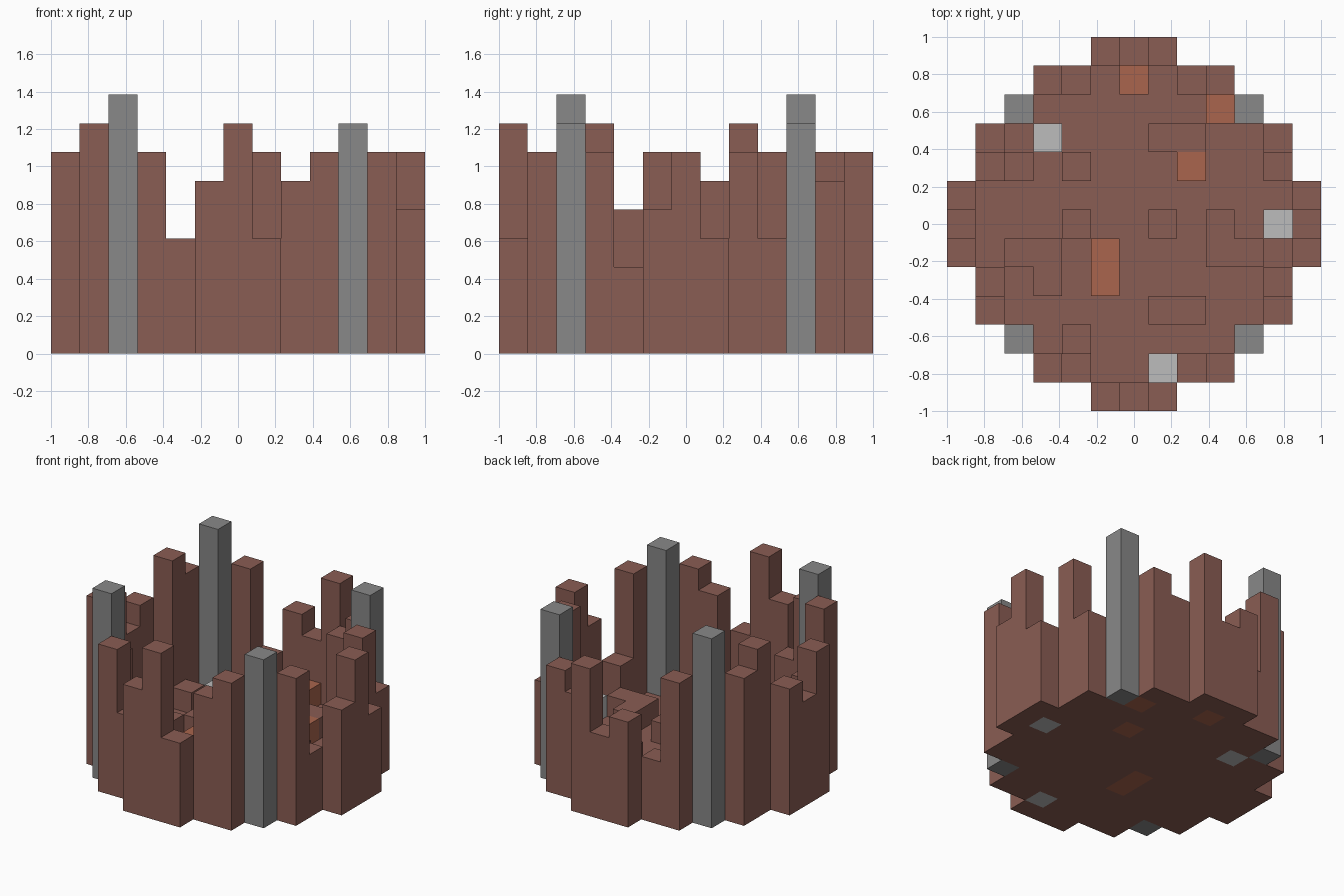
import bpy
import bmesh

cube = bpy.data.objects.get("Cube")
if cube:
    bpy.data.objects.remove(cube, do_unlink=True)

UNIT = 2 / 13  # edge of one block


def make_material(name, rgb):
    mat = bpy.data.materials.new(name)
    mat.use_nodes = True
    color = (*rgb, 1)
    mat.diffuse_color = color
    bsdf = next(n for n in mat.node_tree.nodes if n.type == "BSDF_PRINCIPLED")
    bsdf.inputs["Base Color"].default_value = color
    bsdf.inputs["Roughness"].default_value = 0.9
    return mat


brown = make_material("brown_rock", (0.254, 0.109, 0.087))
gray = make_material("gray_stone", (0.246, 0.246, 0.246))
ember = make_material("ember_orange", (0.402, 0.130, 0.074))
pale = make_material("pale_stone", (0.503, 0.503, 0.503))

# Ring wall: block heights along each side, from the low end to the high end
front = (7, 4, 6, 8, 4, 6, 7)
back = (7, 3, 5, 4, 7, 5, 6)
left_edge = (8, 5, 7, 5, 6, 8, 7)
right_edge = (7, 3, 5, 7, 4, 7, 4)
wall = {}
for k in range(-3, 4):
    reach = 6 if abs(k) <= 1 else 5
    wall[k, -reach] = front[k + 3]
    wall[k, reach] = back[k + 3]
    wall[-reach, k] = left_edge[k + 3]
    wall[reach, k] = right_edge[k + 3]

# Corner pillars, taller on the -x side
pillars = {(x, y): 9 if x < 0 else 8 for x in (-4, 4) for y in (-4, 4)}

# Loose blocks standing on the floor
embers = {c: 2 for c in [(0, 5), (3, 4), (2, 2), (-1, -1), (-1, -2)]}
pale_blocks = {c: 2 for c in [(-3, 3), (5, 0), (1, -5)]}
rubble = [(1, 3), (2, 3), (-2, 0), (1, 0), (3, 0), (-3, -2), (1, -3), (2, -3),
          (4, -1), (3, -1), (-4, 2), (-4, -1), (-3, -1), (-2, 2), (-2, -4)]

# Floor fills everything inside the ring
row_reach = (6, 6, 5, 5, 4, 3, 1)
floor = {}
for y in range(-6, 7):
    reach = row_reach[abs(y)]
    for x in range(-reach, reach + 1):
        if not any((x, y) in part for part in (wall, pillars, embers, pale_blocks)):
            floor[x, y] = 2 if (x, y) in rubble else 1

heights = {**floor, **embers, **pale_blocks, **wall, **pillars}


def build_part(name, cells, mat):
    """Columns of blocks, with side faces only where a neighbour is lower."""
    bm = bmesh.new()

    def quad(points):
        bm.faces.new([bm.verts.new([c * UNIT for c in p]) for p in points])

    for (x, y), h in cells.items():
        corners = [(x - .5, y - .5), (x + .5, y - .5), (x + .5, y + .5), (x - .5, y + .5)]
        quad([(*c, h) for c in corners])
        quad([(*c, 0) for c in reversed(corners)])
        for n, (dx, dy) in enumerate([(0, -1), (1, 0), (0, 1), (-1, 0)]):
            low = heights.get((x + dx, y + dy), 0)
            a, b = corners[n], corners[(n + 1) % 4]
            if low < h:
                quad([(*a, low), (*b, low), (*b, h), (*a, h)])
    bmesh.ops.remove_doubles(bm, verts=bm.verts, dist=0.0001)
    mesh = bpy.data.meshes.new(name)
    bm.to_mesh(mesh)
    bm.free()
    mesh.materials.append(mat)
    obj = bpy.data.objects.new(name, mesh)
    bpy.context.collection.objects.link(obj)


build_part("crater_floor", floor, brown)
build_part("ring_wall", wall, brown)
build_part("corner_pillars", pillars, gray)
build_part("ember_blocks", embers, ember)
build_part("pale_blocks", pale_blocks, pale)
